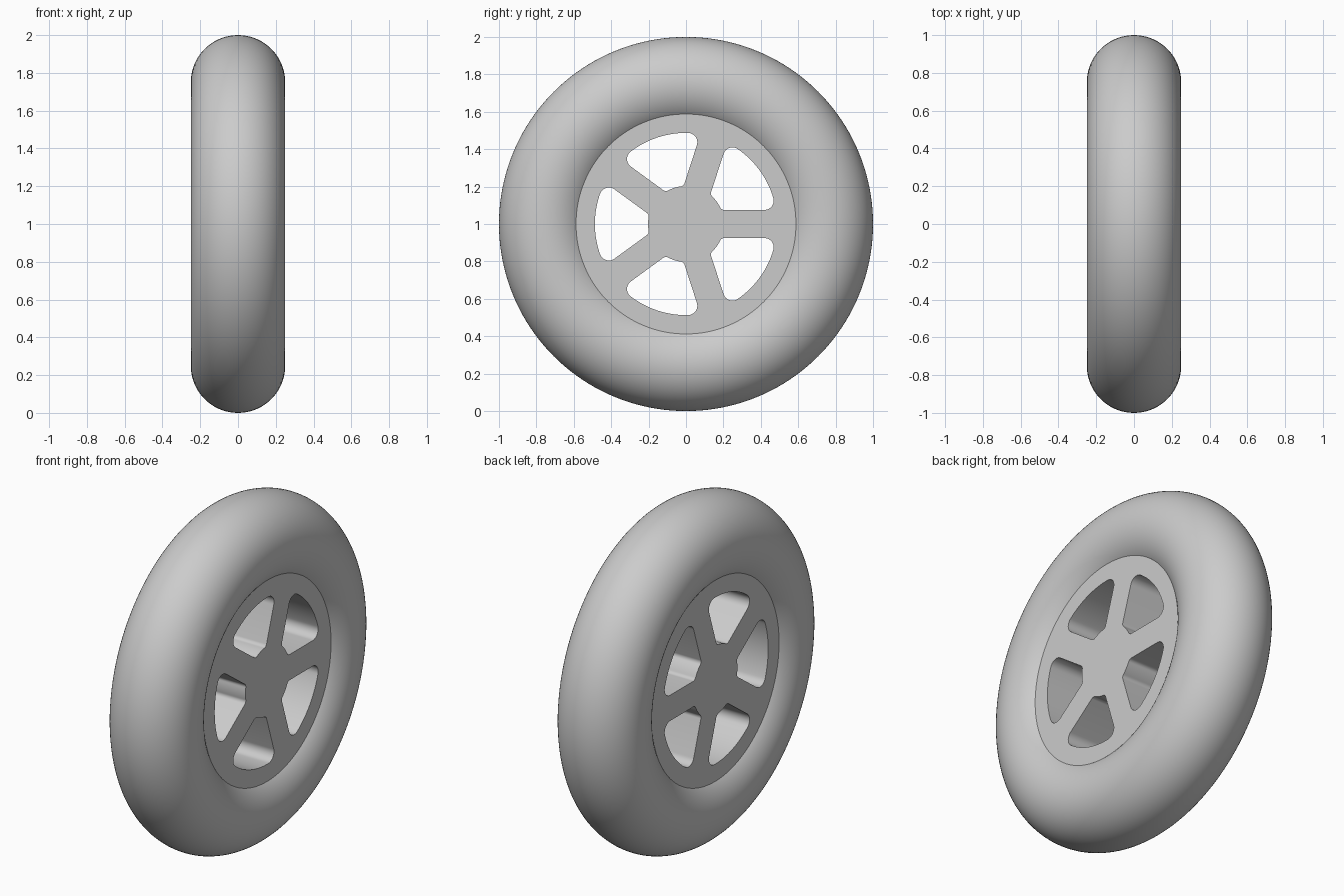
import bpy
import math

cube = bpy.data.objects.get("Cube")
if cube:
    bpy.data.objects.remove(cube, do_unlink=True)

SPOKES = 5
STEP = math.tau / SPOKES
TYRE_MAJOR, TYRE_MINOR = 0.75, 0.25
DISC_RADIUS = 0.588
DISC_HALF = math.sqrt(TYRE_MINOR**2 - (TYRE_MAJOR - DISC_RADIUS)**2)
RIM_INNER, HUB_RADIUS, SPOKE_HALF = 0.487, 0.203, 0.075
FILLET_OUT, FILLET_IN = 0.05, 0.025
AXLE_TURN = (math.pi / 2, 0, math.pi / 2)   # local z becomes world x

grey = bpy.data.materials.new("plain_grey")
grey.use_nodes = True
COLOUR = (0.6, 0.6, 0.6, 1)
grey.diffuse_color = COLOUR
grey.node_tree.nodes["Principled BSDF"].inputs["Base Color"].default_value = COLOUR


def polar(radius, angle):
    return complex(radius * math.cos(angle), radius * math.sin(angle))


def arc(centre, radius, start, end, count):
    return [centre + polar(radius, start + (end - start) * i / count)
            for i in range(count + 1)]


def fillet_centre(distance, radius):
    """Centre of a fillet touching the spoke edge, at a distance from the axle."""
    v = SPOKE_HALF + radius
    return complex(math.sqrt(distance**2 - v**2), v)


def angle_of(p):
    return math.atan2(p.imag, p.real)


def window_outline():
    """One rounded opening between the spokes at angle 0 and at one step."""
    inner = fillet_centre(HUB_RADIUS + FILLET_IN, FILLET_IN)
    outer = fillet_centre(RIM_INNER - FILLET_OUT, FILLET_OUT)
    a, b = angle_of(inner), angle_of(outer)
    down = 1.5 * math.pi
    half = arc(0, HUB_RADIUS, STEP / 2, a, 6)
    half += arc(inner, FILLET_IN, a + math.pi, down, 8)[1:]
    half += arc(outer, FILLET_OUT, down, math.tau + b, 12)
    half += arc(0, RIM_INNER, b, STEP / 2, 12)[1:]
    mirrored = [polar(1, STEP) * p.conjugate() for p in half]
    return half + mirrored[-2:0:-1]


def add_spline(curve, points):
    spline = curve.splines.new("POLY")
    spline.points.add(len(points) - 1)
    for target, p in zip(spline.points, points):
        target.co = (p.real, p.imag, 0, 1)
    spline.use_cyclic_u = True


def smooth(obj, degrees):
    bpy.ops.object.select_all(action="DESELECT")
    obj.select_set(True)
    bpy.context.view_layer.objects.active = obj
    bpy.ops.object.shade_smooth_by_angle(angle=math.radians(degrees))


# Tyre: plain round ring
bpy.ops.mesh.primitive_torus_add(
    major_radius=TYRE_MAJOR, minor_radius=TYRE_MINOR,
    major_segments=160, minor_segments=72,
    location=(0, 0, 1), rotation=AXLE_TURN)
tyre = bpy.context.object
tyre.name = "tyre"
tyre.data.materials.append(grey)
smooth(tyre, 40)

# Wheel disc: filled profile with five openings, extruded along the axle
profile = bpy.data.curves.new("wheel_disc_profile", "CURVE")
profile.dimensions = "2D"
profile.fill_mode = "BOTH"
profile.extrude = DISC_HALF
add_spline(profile, arc(0, DISC_RADIUS, 0, math.tau, 160)[:-1])
for i in range(SPOKES):
    add_spline(profile, [p * polar(1, i * STEP) for p in window_outline()])
wheel_disc = bpy.data.objects.new("wheel_disc", profile)
bpy.context.collection.objects.link(wheel_disc)
wheel_disc.location = (0, 0, 1)
wheel_disc.rotation_euler = AXLE_TURN
profile.materials.append(grey)
bpy.ops.object.select_all(action="DESELECT")
wheel_disc.select_set(True)
bpy.context.view_layer.objects.active = wheel_disc
bpy.ops.object.convert(target="MESH")
wheel_disc = bpy.context.object
wheel_disc.name = "wheel_disc"

# Weld the caps to the walls
bpy.ops.object.mode_set(mode="EDIT")
bpy.ops.mesh.select_all(action="SELECT")
bpy.ops.mesh.remove_doubles(threshold=0.0001)
bpy.ops.mesh.normals_make_consistent(inside=False)
bpy.ops.object.mode_set(mode="OBJECT")
smooth(wheel_disc, 35)
